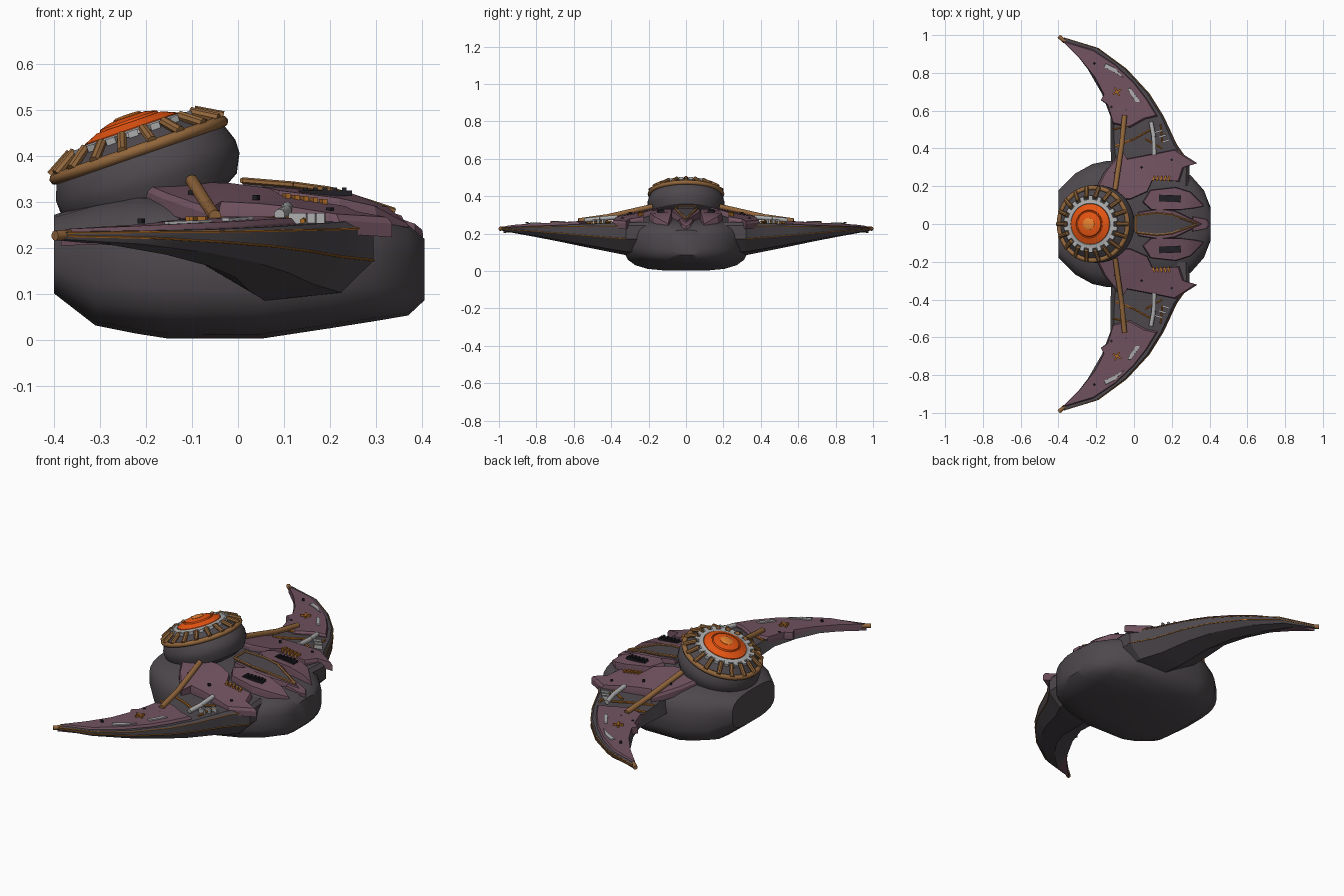
import bpy, bmesh, math
from mathutils import Vector, Matrix


def mat(name, r, g, b):
    m = bpy.data.materials.new(name)
    m.diffuse_color = (r, g, b, 1)
    return m


DARK = mat("dark hull grey", 0.075, 0.065, 0.073)
PURPLE = mat("dusty purple", 0.165, 0.085, 0.115)
BROWN = mat("bronze brown", 0.29, 0.135, 0.045)
ORANGE = mat("glow orange", 0.80, 0.09, 0.006)
AMBER = mat("light orange", 0.80, 0.22, 0.03)
GREY = mat("pale grey", 0.42, 0.42, 0.42)
BLACK = mat("vent black", 0.014, 0.014, 0.018)
GOLD = mat("rust gold", 0.42, 0.15, 0.02)


def finish(bm, name, m, mirror=False, angle=35, matrix=None):
    bmesh.ops.recalc_face_normals(bm, faces=bm.faces)
    me = bpy.data.meshes.new(name)
    bm.to_mesh(me)
    bm.free()
    ob = bpy.data.objects.new(name, me)
    bpy.context.collection.objects.link(ob)
    me.materials.append(m)
    if matrix:
        ob.matrix_world = matrix
    if mirror:
        ob.modifiers.new("mirror", 'MIRROR').use_axis = (False, True, False)
        ob.modifiers["mirror"].use_mirror_merge = False
    bpy.ops.object.select_all(action='DESELECT')
    ob.select_set(True)
    bpy.context.view_layer.objects.active = ob
    bpy.ops.object.shade_smooth_by_angle(angle=math.radians(angle))
    return ob


def loft(name, rings, m, **kw):
    bm = bmesh.new()
    vs = [[bm.verts.new(p) for p in r] for r in rings]
    n = len(rings[0])
    for a, b in zip(vs, vs[1:]):
        for i in range(n):
            bm.faces.new((a[i], a[(i + 1) % n], b[(i + 1) % n], b[i]))
    bm.faces.new(vs[0])
    bm.faces.new(vs[-1])
    return finish(bm, name, m, **kw)


def lathe(name, profile, m, matrix, n=40, angle=30):
    rings = [[(r * math.cos(t * math.tau / n), r * math.sin(t * math.tau / n), z)
              for t in range(n)] for r, z in profile]
    return loft(name, rings, m, matrix=matrix, angle=angle)


def plate(name, pts, thick, m, mirror=True):
    """Flat armour outline with thickness and a chamfered top edge."""
    bm = bmesh.new()
    c = sum((Vector(p) for p in pts), Vector()) / len(pts)
    low = [bm.verts.new((x, y, z - thick)) for x, y, z in pts]
    mid = [bm.verts.new((x, y, z - thick * 0.3)) for x, y, z in pts]
    top = [bm.verts.new(Vector(p).lerp(c, 0.04) * 1) for p in pts]
    n = len(pts)
    for a, b in ((low, mid), (mid, top)):
        for i in range(n):
            bm.faces.new((a[i], a[(i + 1) % n], b[(i + 1) % n], b[i]))
    caps = [bm.faces.new(top), bm.faces.new(low)]
    bmesh.ops.triangulate(bm, faces=caps)
    return finish(bm, name, m, mirror, 20)


def tube(name, paths, r, m, mirror=True, seg=10, matrix=None):
    bm = bmesh.new()
    for path in paths:
        for a, b in zip(path, path[1:]):
            a, b = Vector(a), Vector(b)
            d = b - a
            rot = d.to_track_quat('Z', 'Y').to_matrix().to_4x4()
            bmesh.ops.create_cone(bm, cap_ends=True, segments=seg, radius1=r, radius2=r,
                                  depth=d.length, matrix=Matrix.Translation((a + b) / 2) @ rot)
    return finish(bm, name, m, mirror, 40, matrix)


def boxes(name, items, m, mirror=True, matrix=None):
    """Each item: centre, size, rotation about z."""
    bm = bmesh.new()
    for c, s, rz in items:
        bmesh.ops.create_cube(bm, size=1, matrix=Matrix.Translation(c) @
                              Matrix.Rotation(rz, 4, 'Z') @ Matrix.Diagonal((*s, 1)))
    return finish(bm, name, m, mirror, 30, matrix)


# Hull: rounded-box sections along x
def hull_ring(x, hw, lo, hi, n=20):
    f = lambda v: math.copysign(abs(v) ** 0.62, v)
    return [(x, hw * f(math.cos(t)), (lo + hi) / 2 + (hi - lo) / 2 * f(math.sin(t)))
            for t in [(i + 0.5) * math.tau / n for i in range(n)]]


loft("hull", [hull_ring(*s) for s in [
    (-0.40, 0.18, 0.10, 0.272), (-0.31, 0.27, 0.03, 0.30), (-0.22, 0.32, 0.012, 0.318),
    (-0.15, 0.335, 0.001, 0.32), (0.05, 0.335, 0.001, 0.31), (0.20, 0.31, 0.024, 0.285),
    (0.30, 0.26, 0.04, 0.265), (0.37, 0.18, 0.052, 0.25), (0.405, 0.09, 0.085, 0.22)]], DARK)

# Wings: crescent loft along y
STATIONS = [(0.20, -0.10, 0.29, 0.262, 0.082), (0.32, -0.12, 0.295, 0.26, 0.085),
            (0.42, -0.125, 0.225, 0.255, 0.105), (0.57, -0.125, 0.155, 0.25, 0.135),
            (0.69, -0.17, 0.08, 0.245, 0.16), (0.82, -0.245, -0.04, 0.24, 0.185),
            (0.93, -0.33, -0.19, 0.237, 0.205), (0.985, -0.40, -0.37, 0.234, 0.216)]


def wing_ring(y, xl, xr, zt, zb):
    w, h = xr - xl, zt - zb
    return [(xl, y, zt - 0.4 * h), (xl + 0.06 * w, y, zt), (xr - 0.04 * w, y, zt),
            (xr, y, zt - 0.1 * h), (xr, y, zt - 0.5 * h),
            (xl + 0.83 * w, y, zb + 0.1 * h), (xl + 0.43 * w, y, zb)]


RINGS = [wing_ring(*s) for s in STATIONS]
loft("wing", RINGS, DARK, mirror=True, angle=25)
tube("wing_edge_trim", [[r[3] for r in RINGS[1:]], [r[4] for r in RINGS[1:]]],
     0.0025, GOLD, seg=5)
tube("wing_tip", [[(-0.365, 0.965, 0.228), (-0.398, 0.994, 0.226)]], 0.011, BROWN)

# Wing armour
plate("wing_armour", [
    (-0.385, 0.975, 0.240), (-0.22, 0.925, 0.247), (-0.10, 0.845, 0.253), (0.0, 0.75, 0.257),
    (0.07, 0.66, 0.262), (0.125, 0.57, 0.265), (0.06, 0.555, 0.268), (-0.02, 0.51, 0.268),
    (-0.11, 0.53, 0.264), (-0.14, 0.63, 0.260), (-0.175, 0.655, 0.257), (-0.16, 0.685, 0.257),
    (-0.21, 0.78, 0.251), (-0.29, 0.88, 0.246)], 0.036, PURPLE)

# Pale worn patches on the wing armour
plate("worn_patch_outer", [(-0.16, 0.83, 0.257), (-0.15, 0.85, 0.257), (-0.10, 0.825, 0.259),
                           (-0.055, 0.775, 0.261), (-0.12, 0.812, 0.259)], 0.009, GREY)
plate("worn_patch_inner", [(-0.035, 0.715, 0.264), (-0.02, 0.72, 0.264), (0.035, 0.645, 0.268),
                           (0.01, 0.645, 0.268)], 0.009, GREY)
boxes("wing_clamps", [((-0.09, 0.70, 0.263), (0.05, 0.01, 0.01), 0.5),
                      ((-0.09, 0.70, 0.263), (0.01, 0.05, 0.01), 0.5)], GOLD)
boxes("armour_rivets", [((x, y, 0.258), (0.012, 0.012, 0.01), 0.6) for x, y in
                        [(-0.21, 0.85), (-0.04, 0.60), (0.07, 0.60), (-0.12, 0.62)]], BLACK)

# Struts and pipes over the bare wing section
tube("bronze_strut", [[(-0.05, 0.575, 0.268), (-0.065, 0.42, 0.290), (-0.10, 0.18, 0.345)]],
     0.014, BROWN)
tube("grey_pipe", [[(0.09, 0.54, 0.272), (0.105, 0.46, 0.280), (0.107, 0.365, 0.288)]],
     0.012, GREY)
tube("gold_lines", [[(-0.10, 0.41, 0.258), (0.0, 0.45, 0.26), (0.09, 0.50, 0.262)],
                    [(0.06, 0.45, 0.262), (0.15, 0.40, 0.264)],
                    [(0.14, 0.53, 0.258), (0.15, 0.43, 0.262)],
                    [(-0.11, 0.50, 0.258), (-0.03, 0.52, 0.262)]], 0.006, GOLD, seg=6)
boxes("grey_brackets", [((0.13 + 0.02 * i, 0.49 - 0.025 * i, 0.26), (0.04, 0.01, 0.03), 0.3)
                        for i in range(3)], GREY)

# Shoulder armour joining hull and wing
plate("shoulder_armour", [
    (-0.20, 0.19, 0.335), (-0.16, 0.27, 0.318), (-0.065, 0.39, 0.285), (-0.04, 0.345, 0.300),
    (0.04, 0.36, 0.296), (0.12, 0.375, 0.288), (0.22, 0.395, 0.272), (0.335, 0.322, 0.265),
    (0.265, 0.30, 0.278), (0.24, 0.225, 0.290), (0.10, 0.235, 0.312), (0.07, 0.17, 0.330),
    (-0.02, 0.13, 0.342), (-0.15, 0.13, 0.345)], 0.042, PURPLE)
boxes("shoulder_grille", [((0.105 + 0.02 * i, 0.242, 0.308 - 0.003 * i), (0.011, 0.028, 0.02), -0.3)
                          for i in range(5)], GOLD)
boxes("shoulder_rivets", [((x, y, z), (0.012, 0.012, 0.012), 0.6) for x, y, z in
                          [(0.04, 0.30, 0.309), (0.20, 0.34, 0.281), (-0.10, 0.27, 0.318)]], BLACK)

# Side petals on the rear deck
plate("side_petal", [
    (0.045, 0.115, 0.334), (0.085, 0.18, 0.325), (0.22, 0.195, 0.308), (0.30, 0.17, 0.290),
    (0.375, 0.095, 0.250), (0.33, 0.085, 0.288), (0.25, 0.075, 0.318), (0.09, 0.075, 0.332)],
    0.05, PURPLE)
boxes("petal_vent", [((0.19, 0.135, 0.318), (0.115, 0.036, 0.012), -0.04)] +
      [((0.147 + 0.021 * i, 0.135, 0.325), (0.010, 0.03, 0.012), 0) for i in range(5)], BLACK)

# Centre petal with bronze outline
PETAL = [(0.01, 0.045, 0.346), (0.12, 0.058, 0.337), (0.20, 0.05, 0.326), (0.34, 0.0, 0.28)]
FULL = PETAL + [(x, -y, z) for x, y, z in PETAL[-2::-1]]
plate("centre_petal_skirt", [(x * 1.04 + 0.01, y * 1.4, z - 0.012) for x, y, z in FULL],
      0.05, PURPLE, False)
plate("centre_petal", FULL, 0.03, DARK, False)
tube("centre_petal_trim", [FULL + FULL[:1]], 0.007, BROWN, False, 6)
plate("tail_tongue", [(0.31, 0.04, 0.278), (0.385, 0.025, 0.252), (0.402, 0.0, 0.238),
                      (0.385, -0.025, 0.252), (0.31, -0.04, 0.278)], 0.03, PURPLE, False)

# Tilted turret
T = Matrix.Translation((-0.215, 0, 0.41)) @ Matrix.Rotation(math.radians(-19), 4, 'Y')
lathe("turret_bowl", [(0.15, -0.135), (0.185, -0.115), (0.205, -0.075), (0.206, -0.045),
                      (0.192, -0.005), (0.180, 0.008), (0.145, 0.036), (0.10, 0.038)], DARK, T)
N = 40
loft("turret_rim", [[((0.192 + 0.013 * math.cos(a)) * math.cos(t), (0.192 + 0.013 * math.cos(a)) *
                      math.sin(t), 0.002 + 0.013 * math.sin(a))
                     for a in [k * math.tau / 8 for k in range(8)]]
                    for t in [i * math.tau / N for i in range(N + 1)]], BROWN, matrix=T, angle=50)
lathe("turret_grey_ring", [(0.132, 0.030), (0.130, 0.046), (0.110, 0.050), (0.100, 0.035)], GREY, T)
lathe("turret_dome", [(0.108, 0.035), (0.107, 0.052), (0.074, 0.066), (0.072, 0.063),
                      (0.068, 0.063), (0.065, 0.071), (0.04, 0.078), (0.01, 0.079)], ORANGE, T)
lathe("turret_lens", [(0.032, 0.074), (0.032, 0.080), (0.026, 0.083), (0.005, 0.084)], AMBER, T, 24)

# Radial clamps and teeth around the turret
COUNT = 18


def polar(r, a, z):
    return (r * math.cos(a), r * math.sin(a), z)


ANG = [i * math.tau / COUNT for i in range(COUNT)]
tube("turret_clamps", [[polar(0.142, a, 0.044), polar(0.198, a, 0.012)] for a in ANG],
     0.011, BROWN, False, 8, T)
boxes("turret_teeth", [(polar(0.137, a + math.pi / COUNT, 0.040), (0.026, 0.022, 0.014),
                        a + math.pi / COUNT) for a in ANG], GREY, False, T)
